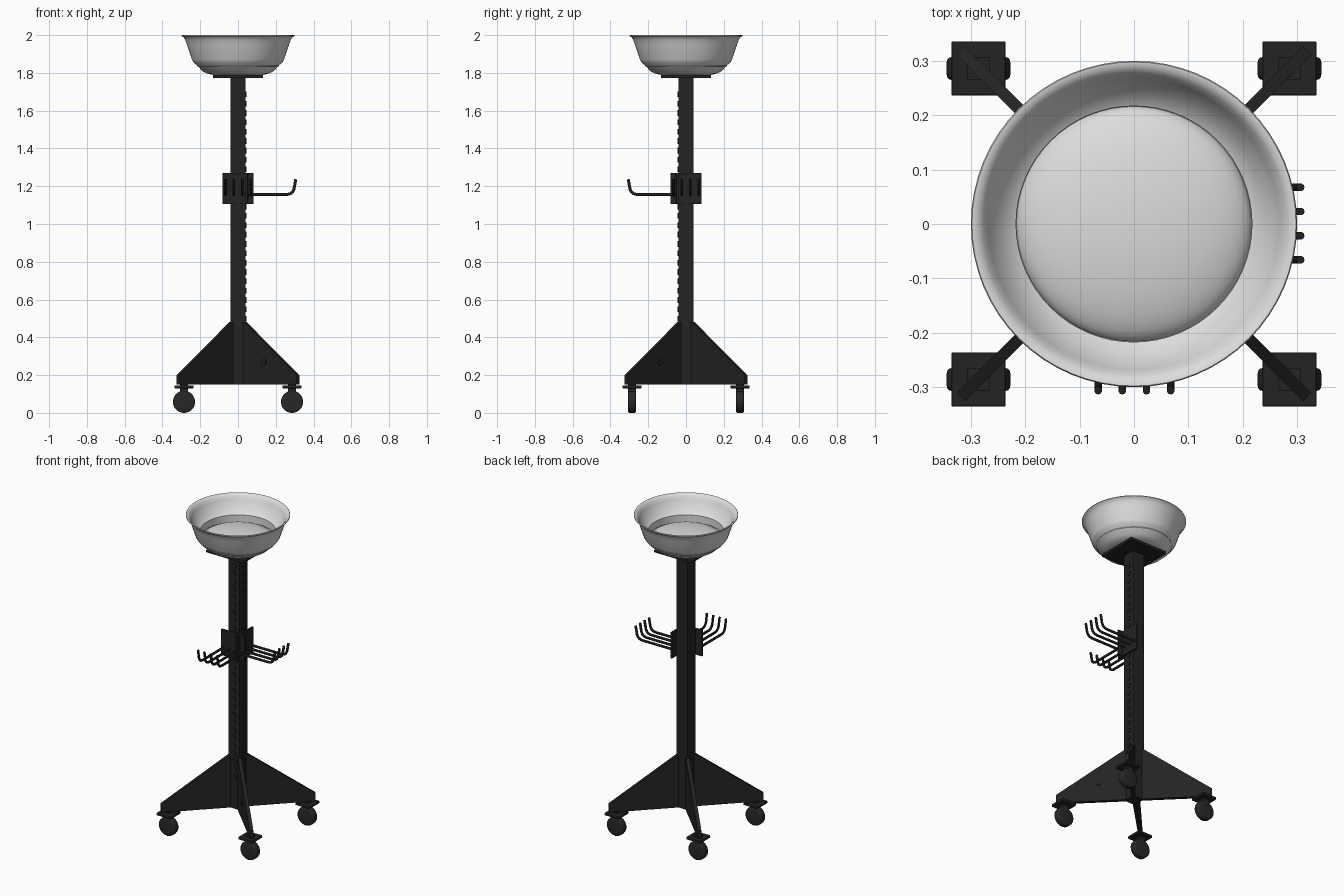
import bpy, bmesh, math
from mathutils import Vector

if "Cube" in bpy.data.objects:
    bpy.data.objects.remove(bpy.data.objects["Cube"])


def material(name, c):
    m = bpy.data.materials.new(name)
    m.diffuse_color = (c, c, c, 1)
    m.use_nodes = True
    m.node_tree.nodes["Principled BSDF"].inputs["Base Color"].default_value = m.diffuse_color
    return m


BLACK = material("black steel", 0.017)
RUBBER = material("dark rubber", 0.021)
WHITE = material("white enamel", 0.72)


def finish(bm, name, mat, smooth=False, angle=35):
    bmesh.ops.recalc_face_normals(bm, faces=bm.faces[:])
    me = bpy.data.meshes.new(name)
    bm.to_mesh(me)
    bm.free()
    ob = bpy.data.objects.new(name, me)
    bpy.context.collection.objects.link(ob)
    me.materials.append(mat)
    if smooth:
        bpy.ops.object.select_all(action='DESELECT')
        ob.select_set(True)
        bpy.context.view_layer.objects.active = ob
        bpy.ops.object.shade_smooth_by_angle(angle=math.radians(angle))
    return ob


def box(name, lo, hi, mat=BLACK, bevel=0):
    bm = bmesh.new()
    bmesh.ops.create_cube(bm, size=1)
    for v in bm.verts:
        v.co = Vector([(a + b) / 2 + c * (b - a) for a, b, c in zip(lo, hi, v.co)])
    if bevel:
        bmesh.ops.bevel(bm, geom=bm.edges[:], offset=bevel, segments=2, affect='EDGES', profile=0.5)
    return finish(bm, name, mat)


def cylinder(name, loc, axis, r, depth, mat=BLACK, seg=16, bevel=0):
    bm = bmesh.new()
    bmesh.ops.create_cone(bm, cap_ends=True, segments=seg, radius1=r, radius2=r, depth=depth)
    if bevel:
        rims = [e for e in bm.edges if abs(e.verts[0].co.z - e.verts[1].co.z) < 1e-6]
        bmesh.ops.bevel(bm, geom=rims, offset=bevel, segments=3, affect='EDGES', profile=0.5)
    ob = finish(bm, name, mat, True)
    ob.location = loc
    ob.rotation_euler = Vector(axis).to_track_quat('Z', 'Y').to_euler()
    return ob


def lathe(name, profile, mat, seg=64):
    bm = bmesh.new()
    vs = [bm.verts.new((r, 0, z)) for r, z in profile]
    es = [bm.edges.new(p) for p in zip(vs, vs[1:])]
    bmesh.ops.spin(bm, geom=vs + es, cent=(0, 0, 0), axis=(0, 0, 1),
                   angle=2 * math.pi, steps=seg, use_merge=True)
    bmesh.ops.remove_doubles(bm, verts=bm.verts[:], dist=1e-5)
    return finish(bm, name, mat, True, 40)


# Upright column and the plate carrying the bowl
box("column", (-0.04, -0.04, 0.15), (0.04, 0.04, 1.78))
box("bowl_plate", (-0.132, -0.132, 1.773), (0.132, 0.132, 1.79), bevel=0.003)

# Rows of adjustment studs on the front and right column faces
for i in range(28):
    z = 0.35 + i * 0.0495
    cylinder("front_stud", (0, -0.04, z), (0, -1, 0), 0.015, 0.01, seg=12)
    cylinder("right_stud", (0.04, 0, z), (1, 0, 0), 0.015, 0.01, seg=12)

# Diagonal leg fins with casters
FIN = [(0, 0.15), (0.45, 0.15), (0.45, 0.2), (0.055, 0.48), (0, 0.48)]
for sx in (-1, 1):
    for sy in (-1, 1):
        d = Vector((sx, sy, 0)).normalized()
        n = Vector((-d.y, d.x, 0)) * 0.0105
        bm = bmesh.new()
        f1 = [bm.verts.new(d * r + n + Vector((0, 0, z))) for r, z in FIN]
        f2 = [bm.verts.new(d * r - n + Vector((0, 0, z))) for r, z in FIN]
        bm.faces.new(f1)
        bm.faces.new(f2[::-1])
        for i in range(5):
            j = (i + 1) % 5
            bm.faces.new((f1[i], f2[i], f2[j], f1[j]))
        finish(bm, "leg_fin", BLACK)
        x, y = sx * 0.286, sy * 0.286
        box("caster_plate", (x - 0.05, y - 0.05, 0.13), (x + 0.05, y + 0.05, 0.146), bevel=0.003)
        box("caster_spacer", (x - 0.02, y - 0.02, 0.1), (x + 0.02, y + 0.02, 0.153))
        cylinder("caster_wheel", (x, y, 0.0585), (0, 1, 0), 0.0585, 0.042, RUBBER, 32, 0.009)

# Peg through the front right fin
cylinder("fin_peg", (0.145, -0.145, 0.268), (1, 1, 0), 0.018, 0.034)

# Hook plates on the front and right, with four bent hooks each
box("front_hook_plate", (-0.083, -0.052, 1.105), (0.083, -0.04, 1.27), bevel=0.002)
box("right_hook_plate", (0.04, -0.083, 1.105), (0.052, 0.083, 1.27), bevel=0.002)
PATH = [(0.045, 1.157), (0.262, 1.157), (0.278, 1.161), (0.289, 1.17),
        (0.296, 1.184), (0.306, 1.237)]


def hook(name, place):
    bm = bmesh.new()
    rings = []
    for i, p in enumerate(PATH):
        a, b = PATH[max(i - 1, 0)], PATH[min(i + 1, len(PATH) - 1)]
        t = Vector((b[0] - a[0], b[1] - a[1])).normalized()
        ring = []
        for k in range(10):
            c, s = math.cos(k * math.pi / 5) * 0.0078, math.sin(k * math.pi / 5) * 0.0072
            ring.append(bm.verts.new(place(p[0] - t.y * c, s, p[1] + t.x * c)))
        rings.append(ring)
    for r1, r2 in zip(rings, rings[1:]):
        for k in range(10):
            bm.faces.new((r1[k], r1[(k + 1) % 10], r2[(k + 1) % 10], r2[k]))
    bm.faces.new(rings[0])
    bm.faces.new(rings[-1])
    finish(bm, name, BLACK, True)


for i in range(4):
    o = -0.066 + 0.0445 * i
    hook("right_hook", lambda u, v, z: (u, v + o, z))
    hook("front_hook", lambda u, v, z: (v + o, -u, z))

# Bowl: outer shell, rolled rim and inner wall
lathe("bowl", [(0, 1.79), (0.135, 1.79), (0.165, 1.797), (0.187, 1.808), (0.215, 1.838),
               (0.235, 1.855), (0.244, 1.87), (0.27, 1.95), (0.28, 1.975), (0.288, 1.988),
               (0.3, 1.996), (0.298, 2.0), (0.289, 1.999), (0.278, 1.988), (0.268, 1.97),
               (0.243, 1.91), (0.217, 1.895), (0.217, 1.85)], WHITE)

# Domed floor inside the bowl
lathe("bowl_dome", [(0.217 * math.sin(a), 1.835 + 0.062 * math.cos(a))
                    for a in [math.pi / 2 * i / 14 for i in range(15)]], WHITE)
